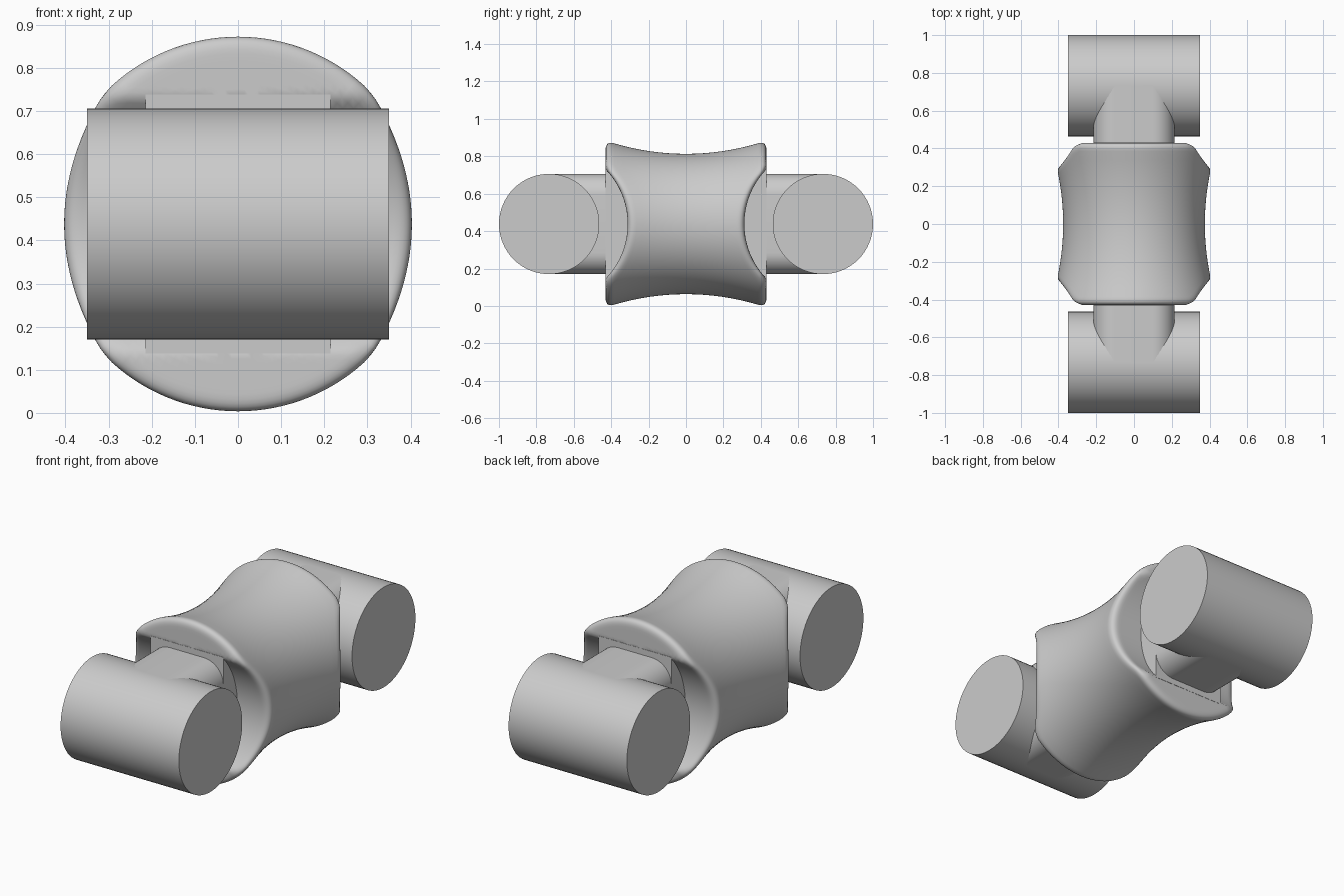
import bpy, bmesh, math

if "Cube" in bpy.data.objects:
    bpy.data.objects.remove(bpy.data.objects["Cube"])

ZC = 0.438          # height of the common axis
AXIS_Y = 0.732      # roller centre distance
ROLLER_R = 0.268
CLEAR_R = 0.42      # clearance scooped out around each roller
END_Y = 0.43
HALF_W = 0.215      # half width of the neck

grey = bpy.data.materials.new("grey")
grey.diffuse_color = (0.6, 0.6, 0.6, 1)
grey.use_nodes = True
grey.node_tree.nodes["Principled BSDF"].inputs["Base Color"].default_value = grey.diffuse_color


def finish(name, bm, angle=35):
    bmesh.ops.remove_doubles(bm, verts=bm.verts, dist=1e-5)
    bmesh.ops.recalc_face_normals(bm, faces=bm.faces)
    me = bpy.data.meshes.new(name)
    bm.to_mesh(me)
    bm.free()
    ob = bpy.data.objects.new(name, me)
    bpy.context.collection.objects.link(ob)
    me.materials.append(grey)
    ob.location.z = ZC
    bpy.ops.object.select_all(action='DESELECT')
    ob.select_set(True)
    bpy.context.view_layer.objects.active = ob
    bpy.ops.object.shade_smooth_by_angle(angle=math.radians(angle))
    return ob


def extrude_profile(name, pts, vec):
    bm = bmesh.new()
    f = bm.faces.new([bm.verts.new(p) for p in pts])
    ext = bmesh.ops.extrude_face_region(bm, geom=[f])
    bmesh.ops.translate(bm, vec=vec,
                        verts=[v for v in ext["geom"] if isinstance(v, bmesh.types.BMVert)])
    return finish(name, bm)


# Waisted body: a lathe about y whose ends are scooped and have a rounded rim
def waist(y):
    return 0.375 + 0.38 * y * y


def scoop(z, radius, limit):
    return min(limit, AXIS_Y - math.sqrt(max(radius ** 2 - z * z, 0)))


def half_section(a):
    s = abs(math.sin(a))
    ya, ye = 0.385, END_Y
    for _ in range(25):
        ya = scoop(waist(ya) * s, 0.468, 0.385)
        ye = scoop(waist(ye) * s, CLEAR_R, END_Y)
    A, E = (waist(ya), ya), (waist(ye), ye)
    rb = E[0] - 0.05
    B = (rb, scoop(rb * s, CLEAR_R, END_Y))
    pts = [(waist(ya * i / 8), ya * i / 8) for i in range(8)]
    for i in range(9):
        t = i / 8
        pts.append(tuple((1 - t) ** 2 * A[k] + 2 * t * (1 - t) * E[k] + t * t * B[k]
                         for k in (0, 1)))
    for i in range(1, 25):
        r = rb * (1 - i / 24)
        pts.append((r, scoop(r * s, CLEAR_R, END_Y)))
    return pts


N = 128
bm = bmesh.new()
cols = []
for j in range(N):
    a = 2 * math.pi * j / N
    half = half_section(a)
    full = [(r, -y) for r, y in reversed(half[1:])] + half
    cols.append([bm.verts.new((r * math.cos(a), y, r * math.sin(a))) for r, y in full])
for j in range(N):
    c, d = cols[j], cols[(j + 1) % N]
    for i in range(len(c) - 1):
        bm.faces.new((c[i], c[i + 1], d[i + 1], d[i]))
finish("waisted_body", bm)

# Flat web left standing between the scooped sides
zw = 0.3
extrude_profile("web", [(-HALF_W, -0.431, -zw), (HALF_W, -0.431, -zw),
                        (HALF_W, -0.431, zw), (-HALF_W, -0.431, zw)], (0, 0.862, 0))

for side, label in ((-1, "front"), (1, "back")):
    # Neck with rounded corners
    rc = 0.115
    pts = []
    for q, (sx, sz) in enumerate(((1, 1), (-1, 1), (-1, -1), (1, -1))):
        for i in range(13):
            a = math.pi / 2 * (q + i / 12)
            pts.append((sx * (HALF_W - rc) + rc * math.cos(a), side * 0.4,
                        sz * (ROLLER_R - rc) + rc * math.sin(a)))
    extrude_profile(label + "_neck", pts, (0, side * (AXIS_Y - 0.4), 0))

    # Cross roller
    pts = [(-0.35, side * AXIS_Y + ROLLER_R * math.cos(2 * math.pi * i / 64),
            ROLLER_R * math.sin(2 * math.pi * i / 64)) for i in range(64)]
    extrude_profile(label + "_roller", pts, (0.7, 0, 0))
